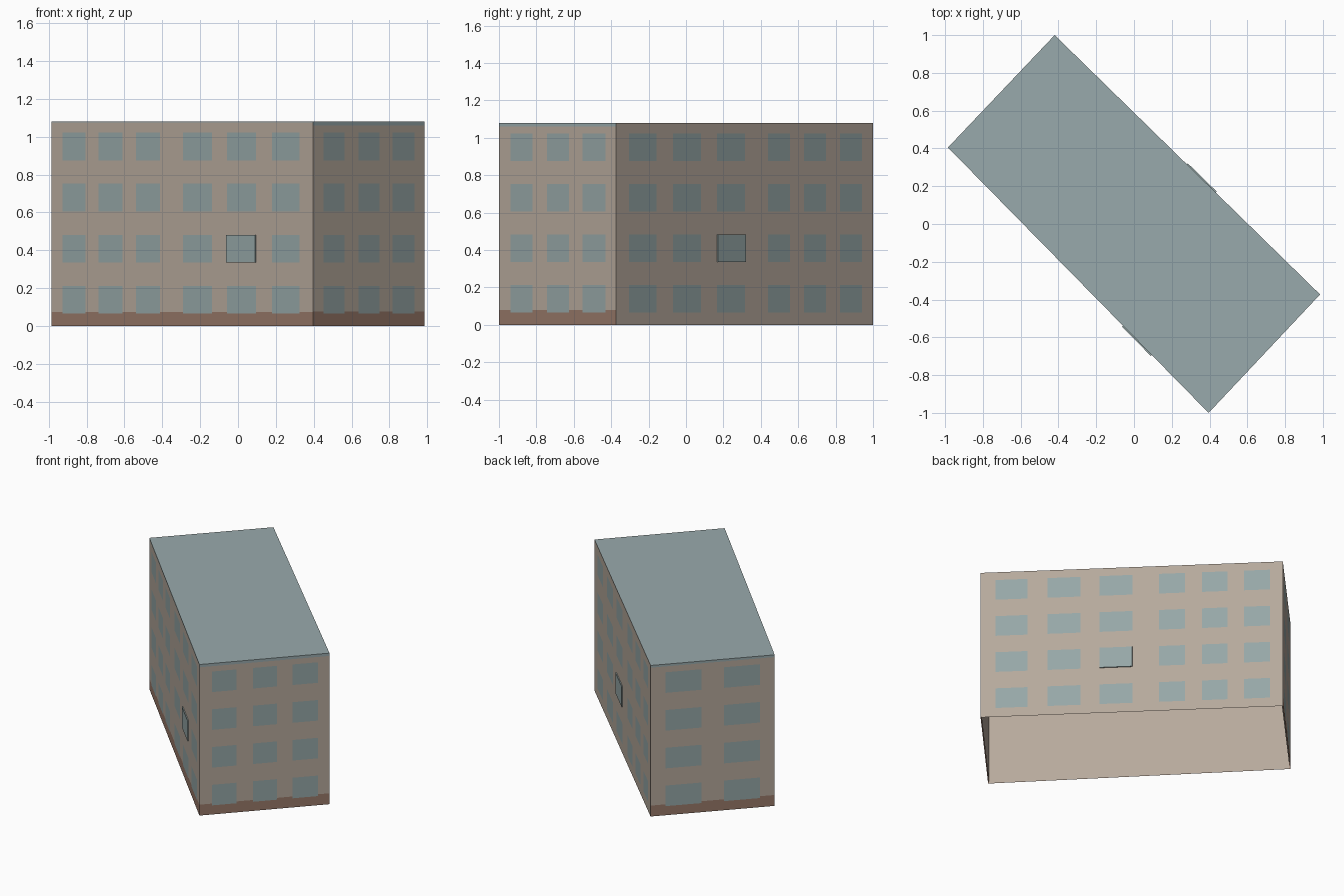
import bpy
import bmesh
from mathutils import Vector

cube = bpy.data.objects.get("Cube")
if cube:
    bpy.data.objects.remove(cube, do_unlink=True)


def material(name, rgb):
    """Flat material from an 8-bit display colour."""
    linear = [((c / 255 + 0.055) / 1.055) ** 2.4 for c in rgb] + [1.0]
    mat = bpy.data.materials.new(name)
    mat.use_nodes = True
    mat.diffuse_color = linear
    mat.node_tree.nodes["Principled BSDF"].inputs["Base Color"].default_value = linear
    return mat


MATS = [material("beige_plaster", (182, 169, 156)),
        material("window_glass", (150, 167, 167)),
        material("brown_plinth", (152, 121, 105)),
        material("roof_slate", (153, 170, 172))]
PLASTER, GLASS, PLINTH, ROOF = range(4)

HEIGHT = 1.08
FLOORS = [(0.065 + 0.27 * i, 0.212 + 0.27 * i) for i in range(4)]

# Footprint corners, counterclockwise from above
WEST, SOUTH = Vector((-0.985, 0.405, 0)), Vector((0.395, -1, 0))
EAST, NORTH = Vector((0.985, -0.373, 0)), Vector((-0.42, 1, 0))
CORNERS = (WEST, SOUTH, EAST, NORTH)


def finish(bm, name):
    mesh = bpy.data.meshes.new(name)
    bm.to_mesh(mesh)
    bm.free()
    for mat in MATS:
        mesh.materials.append(mat)
    bpy.context.collection.objects.link(bpy.data.objects.new(name, mesh))


def inside(value, spans):
    return any(a < value < b for a, b in spans)


def wall(name, start, end, columns, plinth, trim, raised=()):
    """Wall cut along the window, plinth and trim lines, coloured by cell."""
    us = sorted({0, 1, *(u for span in columns for u in span)})
    zs = sorted({0, plinth, HEIGHT - trim, HEIGHT, *(z for span in FLOORS for z in span)})
    bm = bmesh.new()
    grid = [[bm.verts.new(start.lerp(end, u) + Vector((0, 0, z))) for u in us] for z in zs]
    proud = []
    for j in range(len(zs) - 1):
        for i in range(len(us) - 1):
            face = bm.faces.new((grid[j][i], grid[j][i + 1],
                                 grid[j + 1][i + 1], grid[j + 1][i]))
            u, z = (us[i] + us[i + 1]) / 2, (zs[j] + zs[j + 1]) / 2
            if inside(u, columns) and inside(z, FLOORS):
                face.material_index = GLASS
                if inside(u, raised) and inside(z, FLOORS[1:2]):
                    proud.append(face)
            elif z < plinth:
                face.material_index = PLINTH
            elif z > HEIGHT - trim:
                face.material_index = ROOF
    # One window of each long wall stands slightly proud
    outward = (end - start).cross(Vector((0, 0, 1))).normalized()
    for face in bmesh.ops.extrude_discrete_faces(bm, faces=proud)["faces"]:
        bmesh.ops.translate(bm, verts=face.verts, vec=outward * 0.007)
    finish(bm, name)


# Window columns as fractions along each wall, left to right from outside
front_columns = [(0.042, 0.13), (0.18, 0.271), (0.324, 0.416),
                 (0.504, 0.615), (0.672, 0.782), (0.843, 0.95)]
back_columns = [(0.05, 0.156), (0.222, 0.331), (0.393, 0.502),
                (0.591, 0.677), (0.732, 0.817), (0.872, 0.957)]
three = [(0.098, 0.286), (0.41, 0.598), (0.714, 0.91)]
two = [(0.12, 0.41), (0.59, 0.88)]

# Four facades
wall("front_long_wall", WEST, SOUTH, front_columns, 0.075, 0.006, front_columns[4:5])
wall("front_end_wall", SOUTH, EAST, three, 0.078, 0.02)
wall("back_long_wall", EAST, NORTH, back_columns, 0, 0, back_columns[2:3])
wall("back_end_wall", NORTH, WEST, two, 0.078, 0.016)

# Flat roof
bm = bmesh.new()
bm.faces.new([bm.verts.new(c + Vector((0, 0, HEIGHT))) for c in CORNERS]).material_index = ROOF
finish(bm, "roof")

# Plain plaster lining inside the walls, open at the bottom
bm = bmesh.new()
low = [bm.verts.new(c * 0.994) for c in CORNERS]
high = [bm.verts.new(c * 0.994 + Vector((0, 0, HEIGHT - 0.002))) for c in CORNERS]
for i in range(4):
    bm.faces.new((low[i], high[i], high[i - 1], low[i - 1])).normal_update()
bmesh.ops.recalc_face_normals(bm, faces=bm.faces)
bmesh.ops.reverse_faces(bm, faces=bm.faces)
finish(bm, "inner_lining")
